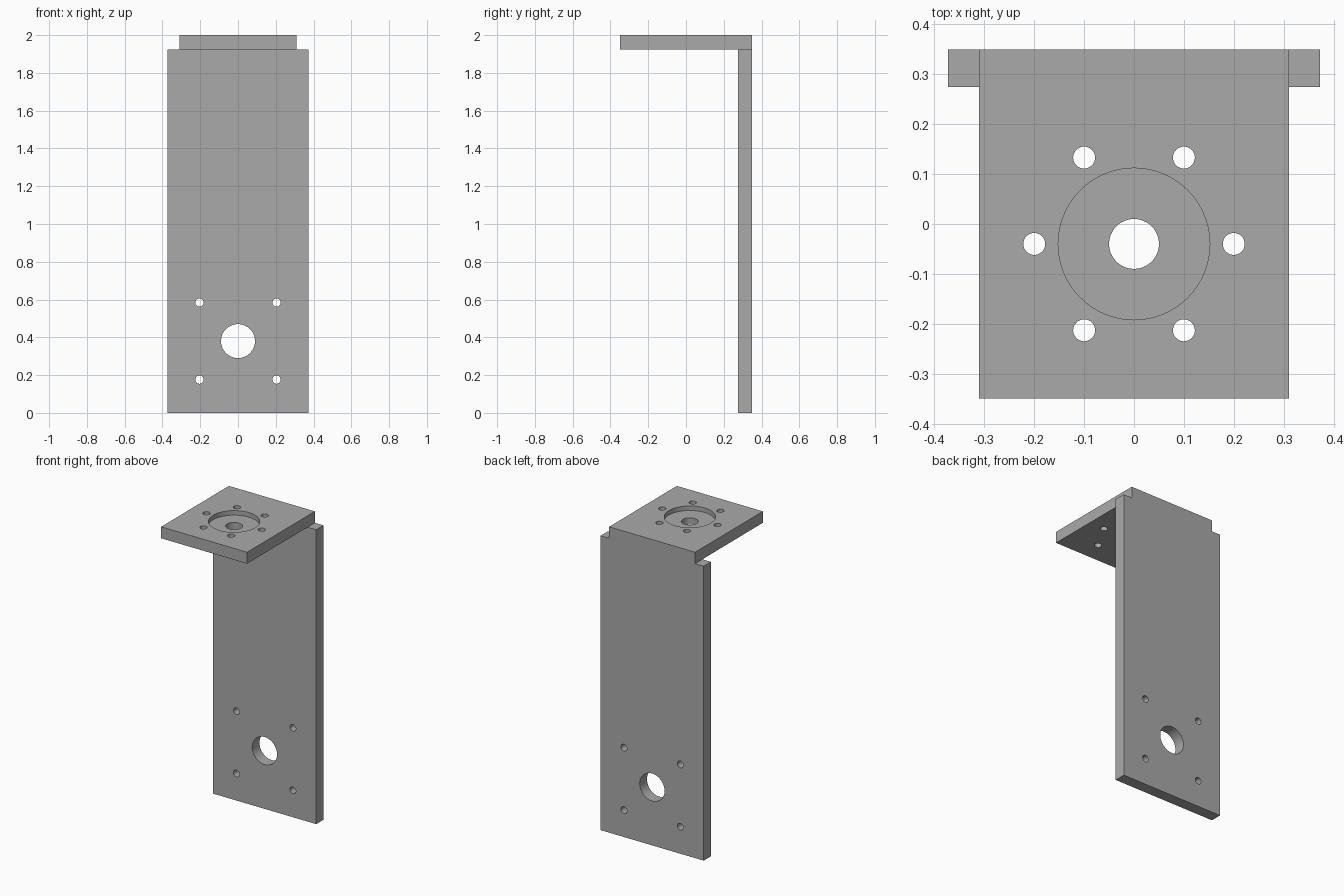
import bpy, bmesh, math
from mathutils import Matrix, Vector

cube = bpy.data.objects.get("Cube")
if cube:
    bpy.data.objects.remove(cube, do_unlink=True)

# Overall sizes
THICK = 0.075
HEIGHT = 2.0
BACK, FRONT = 0.35, -0.35
WALL_HALF, SHELF_HALF = 0.373, 0.311
BORE_Z, SHELF_Y = 0.38, -0.04

grey = bpy.data.materials.new("plain grey")
grey.use_nodes = True
colour = (0.4, 0.4, 0.4, 1)
grey.diffuse_color = colour
grey.node_tree.nodes["Principled BSDF"].inputs["Base Color"].default_value = colour


def add_object(name, bm):
    mesh = bpy.data.meshes.new(name)
    bm.to_mesh(mesh)
    bm.free()
    mesh.materials.append(grey)
    obj = bpy.data.objects.new(name, mesh)
    bpy.context.collection.objects.link(obj)
    return obj


def box(name, low, high):
    low, high = Vector(low), Vector(high)
    bm = bmesh.new()
    bmesh.ops.create_cube(bm, size=1, matrix=Matrix.Translation((low + high) / 2)
                          @ Matrix.Diagonal((high - low).to_4d()))
    return add_object(name, bm)


def drill(name, centre, radius, depth, along_y=False, sides=48):
    turn = Matrix.Rotation(math.pi / 2, 4, "X") if along_y else Matrix()
    bm = bmesh.new()
    bmesh.ops.create_cone(bm, cap_ends=True, segments=sides, radius1=radius,
                          radius2=radius, depth=depth,
                          matrix=Matrix.Translation(centre) @ turn)
    return add_object(name, bm)


def combine(target, tool, operation):
    mod = target.modifiers.new(operation.lower(), "BOOLEAN")
    mod.operation, mod.solver, mod.object = operation, "EXACT", tool
    bpy.context.view_layer.objects.active = target
    bpy.ops.object.modifier_apply(modifier=mod.name)
    bpy.data.objects.remove(tool, do_unlink=True)


# Upright wall joined to the narrower shelf along the back edge
bracket = box("angle_bracket", (-WALL_HALF, BACK - THICK, 0),
              (WALL_HALF, BACK, HEIGHT - THICK))
shelf = box("shelf", (-SHELF_HALF, FRONT, HEIGHT - THICK), (SHELF_HALF, BACK, HEIGHT))
combine(bracket, shelf, "UNION")

# Remove the seam so the back is one flat face
bm = bmesh.new()
bm.from_mesh(bracket.data)
bmesh.ops.remove_doubles(bm, verts=bm.verts, dist=0.0001)
bmesh.ops.dissolve_limit(bm, angle_limit=0.01, verts=bm.verts, edges=bm.edges)
bm.to_mesh(bracket.data)
bm.free()

# Wall bore and its four mounting holes
wall_y = BACK - THICK / 2
cutters = [drill("wall_bore", (0, wall_y, BORE_Z), 0.09, 0.2, True)]
for sx in (-1, 1):
    for sz in (-1, 1):
        cutters.append(drill("wall_hole", (sx * 0.204, wall_y, BORE_Z + sz * 0.204),
                             0.022, 0.2, True, 32))

# Shelf recess, bore and ring of six holes
RECESS = 0.03
cutters.append(drill("shelf_recess", (0, SHELF_Y, HEIGHT), 0.152, 2 * RECESS, sides=64))
cutters.append(drill("shelf_bore", (0, SHELF_Y, HEIGHT), 0.05, 0.3))
for i in range(6):
    a = i * math.pi / 3
    cutters.append(drill("shelf_hole", (0.2 * math.cos(a), SHELF_Y + 0.2 * math.sin(a),
                                        HEIGHT), 0.022, 0.3, sides=32))
for cutter in cutters:
    combine(bracket, cutter, "DIFFERENCE")

# Smooth bores with crisp edges
bpy.ops.object.select_all(action="DESELECT")
bracket.select_set(True)
bpy.context.view_layer.objects.active = bracket
bpy.ops.object.shade_smooth_by_angle(angle=math.radians(30))
